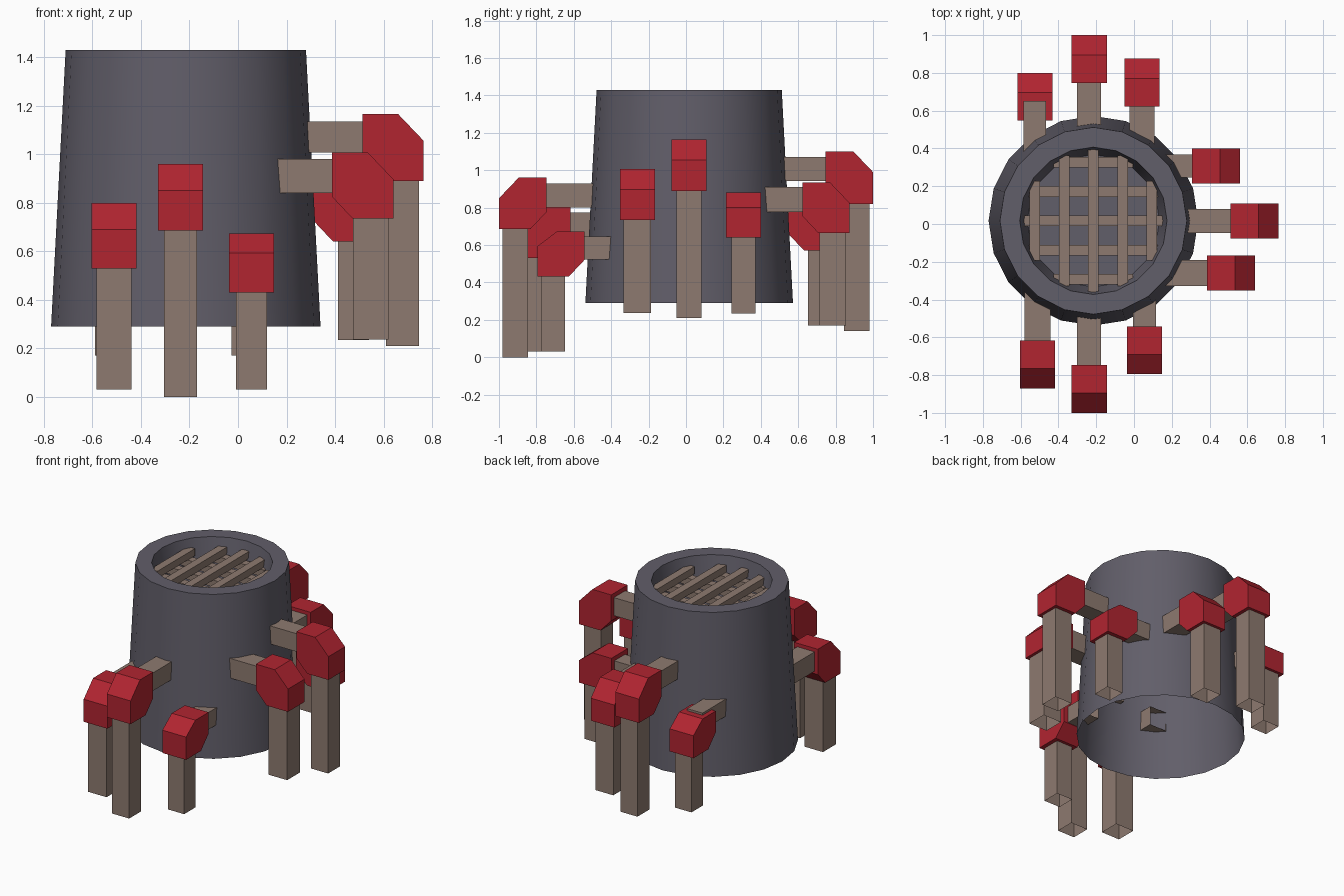
import bpy, bmesh, math
from mathutils import Vector

if "Cube" in bpy.data.objects:
    bpy.data.objects.remove(bpy.data.objects["Cube"])


def material(name, rgb):
    m = bpy.data.materials.new(name)
    m.diffuse_color = (*rgb, 1)
    m.use_nodes = True
    m.node_tree.nodes["Principled BSDF"].inputs["Base Color"].default_value = m.diffuse_color
    return m


GREY = material("slate grey", (0.12, 0.112, 0.142))
BROWN = material("taupe wood", (0.27, 0.195, 0.16))
RED = material("red", (0.44, 0.018, 0.03))
CX, CY = -0.215, 0.017


def add_object(name, bm, mat):
    mesh = bpy.data.meshes.new(name)
    bm.to_mesh(mesh)
    bm.free()
    mesh.materials.append(mat)
    ob = bpy.data.objects.new(name, mesh)
    bpy.context.collection.objects.link(ob)
    return ob


def box(name, lo, hi, mat, open_dirs=()):
    """Box between two corners; faces pointing along open_dirs are left out."""
    bm = bmesh.new()
    bmesh.ops.create_cube(bm, size=1)
    lo, hi = ([min(a, b) for a, b in zip(lo, hi)], [max(a, b) for a, b in zip(lo, hi)])
    for v in bm.verts:
        v.co = Vector([lo[i] + (v.co[i] + 0.5) * (hi[i] - lo[i]) for i in range(3)])
    bm.normal_update()
    gone = [f for f in bm.faces if any(f.normal.dot(Vector(d)) > 0.9 for d in open_dirs)]
    bmesh.ops.delete(bm, geom=gone, context='FACES')
    return add_object(name, bm, mat)


# Tapered drum: open bottom, flat rim and a shallow recess with a floor
bm = bmesh.new()
N = 20
rings = []
for r, z in [(0.555, 0.29), (0.495, 1.43), (0.39, 1.43), (0.35, 1.23)]:
    rings.append([bm.verts.new((CX + r * math.cos(math.tau * i / N),
                                CY + r * math.sin(math.tau * i / N), z)) for i in range(N)])
for a, b in zip(rings, rings[1:]):
    for i in range(N):
        j = (i + 1) % N
        bm.faces.new((a[i], a[j], b[j], b[i]))
bm.faces.new(rings[-1])
drum = add_object("drum", bm, GREY)
bpy.context.view_layer.objects.active = drum
drum.select_set(True)
bpy.ops.object.shade_smooth_by_angle(angle=math.radians(30))

# Two crossed layers of slats in the recess
for i in range(-2, 3):
    off = i * 0.155
    h = math.sqrt(0.383 ** 2 - (abs(off) + 0.01) ** 2)
    w = 0.028
    box("upper_slat", (CX + off - w, CY - h, 1.32), (CX + off + w, CY + h, 1.37), BROWN)
    box("lower_slat", (CX - h, CY + off - w, 1.27), (CX + h, CY + off + w, 1.32), BROWN)

# Elbow pipes: name, outward direction, lateral centre, outer reach, head top,
# head height, pipe foot, arm top, arm inner end, pipe width
PIPES = [
    ("front_left", (0, -1), -0.511, 0.87, 0.80, 0.27, 0.03, 0.775, 0.36, 0.145),
    ("front_middle", (0, -1), -0.237, 1.00, 0.96, 0.275, 0.00, 0.93, 0.46, 0.135),
    ("front_right", (0, -1), 0.055, 0.795, 0.673, 0.242, 0.03, 0.645, 0.37, 0.128),
    ("side_middle", (1, 0), 0.016, 0.765, 1.165, 0.275, 0.21, 1.135, 0.26, 0.135),
    ("side_front", (1, 0), -0.26, 0.64, 1.007, 0.272, 0.237, 0.98, 0.15, 0.147),
    ("side_back", (1, 0), 0.307, 0.56, 0.88, 0.24, 0.235, 0.85, 0.13, 0.128),
    ("back_middle", (0, 1), -0.237, 1.00, 1.10, 0.28, 0.14, 1.07, 0.47, 0.135),
    ("back_left", (0, 1), -0.525, 0.80, 0.81, 0.24, 0.17, 0.825, 0.38, 0.128),
    ("back_right", (0, 1), 0.043, 0.875, 0.935, 0.27, 0.17, 0.91, 0.40, 0.14),
]
for name, (dx, dy), lat, out, top, hh, foot, arm_top, inner, pw in PIPES:
    def P(u, w, z):
        # u runs outward, w sideways
        return (u * dx + w * abs(dy), u * dy + w * abs(dx), z)

    back = out - 0.253
    low = top - hh
    cz = 0.11 if hh > 0.25 else 0.08
    # Red elbow head: cut at the outer top and inner bottom corners
    prof = [(back, top), (out - 0.105, top), (out, top - cz), (out, low),
            (out - 0.168, low), (back, low + 0.09)]
    bm = bmesh.new()
    f = bm.faces.new([bm.verts.new(P(u, lat - 0.093, z)) for u, z in prof])
    ex = bmesh.ops.extrude_face_region(bm, geom=[f], use_keep_orig=True)
    shift = Vector(P(0, 0.186, 0))
    bmesh.ops.translate(bm, vec=shift, verts=[v for v in ex["geom"] if isinstance(v, bmesh.types.BMVert)])
    bmesh.ops.recalc_face_normals(bm, faces=bm.faces)
    add_object(name + "_elbow", bm, RED)
    # Hollow leg and arm, open at both ends
    box(name + "_leg", P(out - 0.02 - pw, lat - pw / 2, foot), P(out - 0.02, lat + pw / 2, low + 0.002),
        BROWN, [(0, 0, 1), (0, 0, -1)])
    # The back left arm pokes out over its elbow
    end = 0.65 if name == "back_left" else back + 0.002
    opened = [P(-1, 0, 0)] + ([] if name == "back_left" else [P(1, 0, 0)])
    aw = pw * 0.94
    box(name + "_arm", P(inner, lat - aw / 2, arm_top - 0.95 * pw), P(end, lat + aw / 2, arm_top),
        BROWN, opened)
